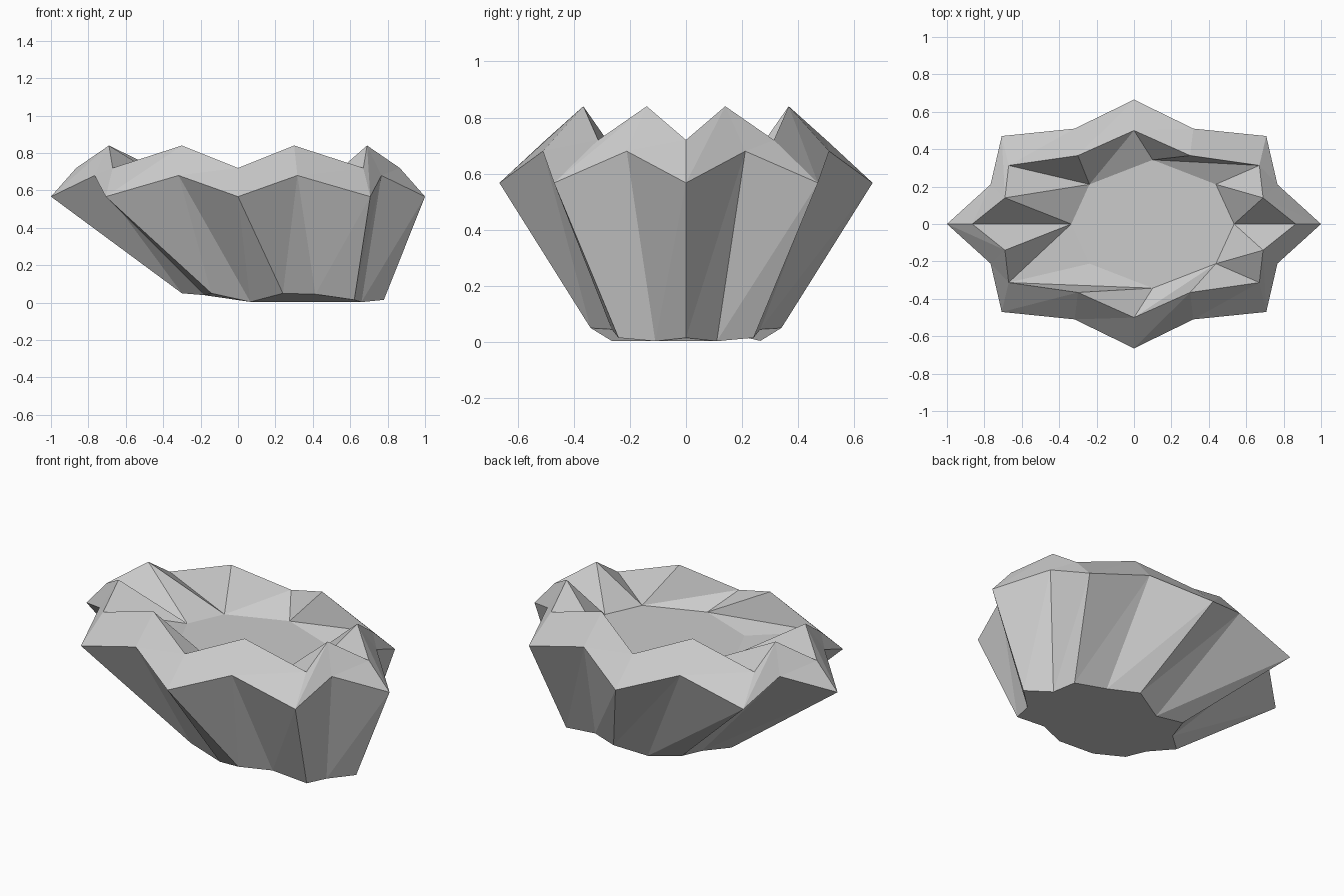
import bpy
import bmesh
from math import cos, sin, pi

cube = bpy.data.objects.get("Cube")
if cube:
    bpy.data.objects.remove(cube, do_unlink=True)

# One plain stone colour
stone = bpy.data.materials.new("stone grey")
stone.use_nodes = True
grey = (0.6, 0.6, 0.6, 1)
stone.diffuse_color = grey
stone.node_tree.nodes["Principled BSDF"].inputs["Base Color"].default_value = grey

N = 16


def star(r_even, r_odd, squash, heights, shift=0):
    """Sixteen points around an oval, alternating between two radii."""
    points = []
    for i in range(N):
        r = r_odd if i % 2 else r_even
        a = 2 * pi * i / N
        points.append((shift + r * cos(a), squash * r * sin(a), heights(i)))
    return points


def mirrored(quarter, heights, shift=0):
    """Full ring from the points of one quarter, counted from +x to +y."""
    half = quarter + [(-x, y) for x, y in quarter[-2::-1]]
    ring = half + [(x, -y) for x, y in half[-2:0:-1]]
    return [(x + shift, y, heights(i)) for i, (x, y) in enumerate(ring)]


bm = bmesh.new()


def add(points):
    return [bm.verts.new(p) for p in points]


# Uneven foot, set towards +x
foot_z = [0.015, 0.003, 0.015, 0.045, 0.05, 0.004, 0.05, 0.04, 0.05]
foot = add(star(0.54, 0.455, 0.63, lambda i: foot_z[min(i, N - i)], 0.24))

# Widest ring and the zigzag rim
belly = add(star(1, 0.83, 0.665, lambda i: 0.68 if i % 2 else 0.567))
rim = add(mirrored([(0.865, 0), (0.69, 0.14), (0.67, 0.313), (0.30, 0.366), (0, 0.5)],
                   lambda i: 0.84 if i % 2 else 0.72))

# Shallow inner floor
floor = add(mirrored([(0.435, 0), (0.338, 0.212), (0, 0.343)], lambda i: 0.62, 0.1))

# Outer walls and sloping shoulder
for lower, upper in ((foot, belly), (belly, rim)):
    for i in range(N):
        j = (i + 1) % N
        bm.faces.new((lower[i], lower[j], upper[j]))
        bm.faces.new((lower[i], upper[j], upper[i]))

# Inner slope: each floor corner fans out to a run of rim points
start = -1
for k, run in enumerate((2, 1, 2, 3, 3, 0, 2, 3)):
    corner = floor[k]
    for i in range(start, start + run):
        bm.faces.new((rim[i % N], rim[(i + 1) % N], corner))
    start += run
    bm.faces.new((corner, rim[start % N], floor[(k + 1) % 8]))

bm.faces.new(floor)
bm.faces.new(foot[::-1])
bmesh.ops.recalc_face_normals(bm, faces=bm.faces)

mesh = bpy.data.meshes.new("star_bowl")
bm.to_mesh(mesh)
bm.free()
mesh.materials.append(stone)
bowl = bpy.data.objects.new("star_bowl", mesh)
bpy.context.collection.objects.link(bowl)
